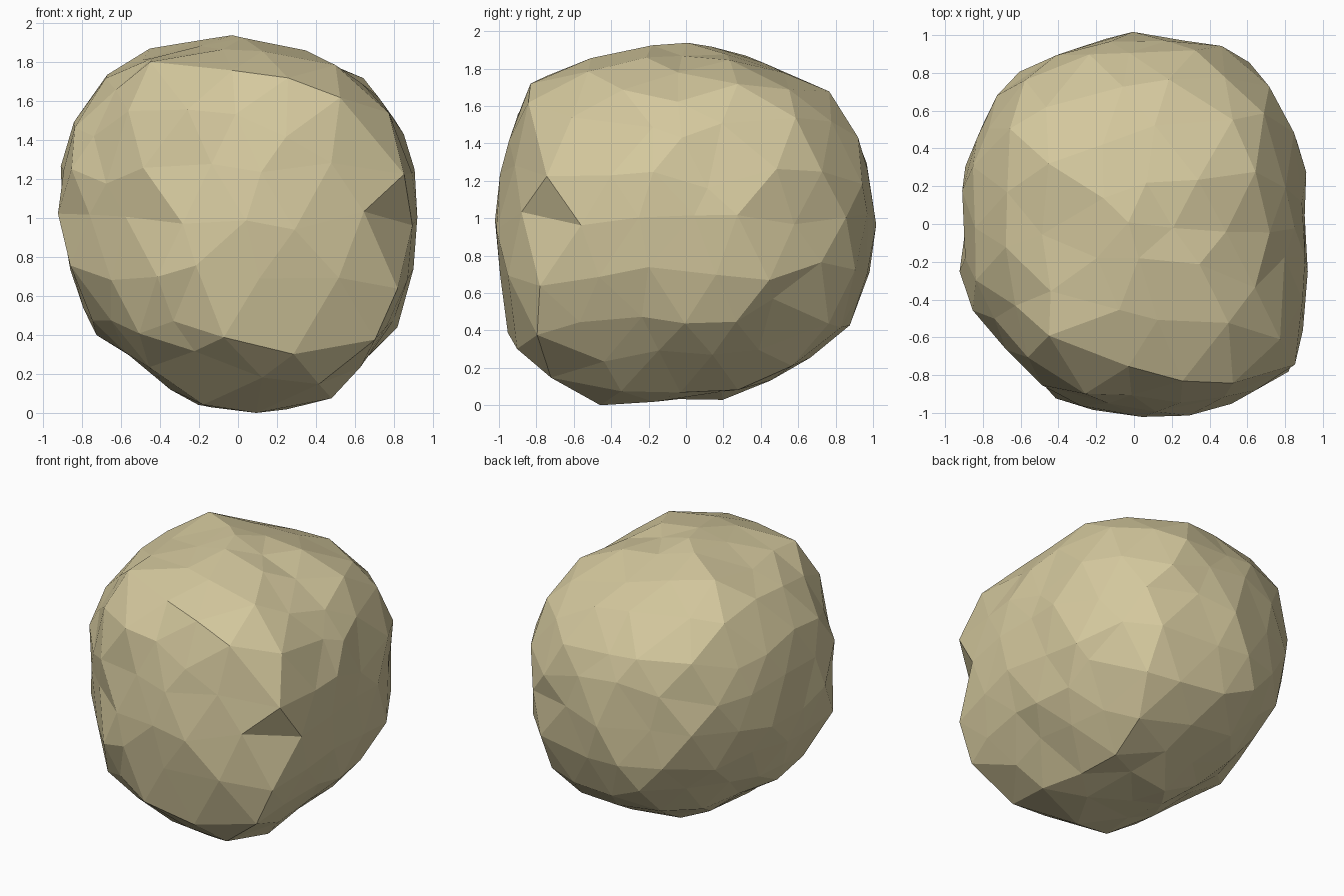
import bpy
import bmesh
import math
import random
from mathutils import Vector

random.seed(7)

# Remove the default cube
default = bpy.data.objects.get("Cube")
if default:
    bpy.data.objects.remove(default, do_unlink=True)

# Cross directions, and tilted upward directions at thirty degrees
X, Y, Z = Vector((1, 0, 0)), Vector((0, 1, 0)), Vector((0, 0, 1))
EAST, NORTH = (X + Y).normalized(), (Y - X).normalized()
RISE, LEAN = math.cos(math.pi / 6), math.sin(math.pi / 6)

# Outlines of the rock: across axis, up axis, radius every 20 degrees
OUTLINES = [
    (X, Z, [.91, .93, .98, .95, .92, .98, .98, 1.03, .97,
            .9, .9, .92, .9, .94, .98, .99, .95, .95]),
    (Y, Z, [.99, 1.03, 1.04, .96, .94, .95, 1, 1.12, 1.01,
            1, 1.06, 1.13, 1.1, .96, .93, .96, .98, 1.03]),
    (X, Y, [.89, .93, 1, 1.06, 1, .98, .99, .97, .94,
            .9, .96, .95, .99, 1, 1.01, 1.07, 1.13, .95]),
    (EAST, Z * RISE + NORTH * LEAN,
     [1.03, 1.08, 1.06, 1.05, 1.05, 1.05, 1.08, 1.02, .98,
      .93, 1.03, 1.06, 1.09, 1.12, 1.08, .98, .95, 1.01]),
    (-EAST, Z * RISE - NORTH * LEAN,
     [.99, 1, 1.07, 1.12, 1.1, 1.07, 1.03, 1.03, 1.05,
      1.05, 1.05, 1.04, .97, .92, .87, .88, .94, .97]),
    (NORTH, Z * RISE + EAST * LEAN,
     [.99, 1.03, 1.07, 1.1, 1.01, .98, 1, 1.1, 1.18,
      1.17, 1.21, 1.2, 1.14, 1.1, .96, .92, .89, .92]),
]


def outline_radius(radii, across, up):
    """Radius of a closed outline in the direction (across, up)."""
    turn = math.atan2(up, across) / math.tau % 1 * len(radii)
    index = int(turn)
    start = radii[index % len(radii)]
    end = radii[(index + 1) % len(radii)]
    return start + (end - start) * (turn - index)


def rock_radius(direction):
    """Farthest reach inside every outline, rounded between them."""
    reach, nearness = math.inf, 0
    for across_axis, up_axis, radii in OUTLINES:
        across, up = direction.dot(across_axis), direction.dot(up_axis)
        length = max(math.hypot(across, up), .001)
        reach = min(reach, outline_radius(radii, across, up) / length)
        nearness = max(nearness, length)
    return reach * math.sqrt(nearness)


# Chipped boulder from a coarse sphere
bm = bmesh.new()
bmesh.ops.create_icosphere(bm, subdivisions=3, radius=1)
for v in bm.verts:
    jitter = Vector([random.uniform(-.06, .06) for _ in range(3)])
    direction = (v.co.normalized() + jitter).normalized()
    v.co = direction * (rock_radius(direction) + random.uniform(-.015, .03))

# Rest the boulder on the ground
lowest = min(v.co.z for v in bm.verts)
bmesh.ops.translate(bm, verts=bm.verts, vec=Z * -lowest)
bmesh.ops.recalc_face_normals(bm, faces=bm.faces)

mesh = bpy.data.meshes.new("boulder")
bm.to_mesh(mesh)
bm.free()
mesh.shade_flat()
boulder = bpy.data.objects.new("boulder", mesh)
bpy.context.collection.objects.link(boulder)

# Sandy stone colour
stone = bpy.data.materials.new("sandy_stone")
stone.use_nodes = True
colour = (.66, .58, .34, 1)
stone.diffuse_color = colour
shader = next(n for n in stone.node_tree.nodes if n.type == "BSDF_PRINCIPLED")
shader.inputs["Base Color"].default_value = colour
shader.inputs["Roughness"].default_value = .9
mesh.materials.append(stone)
